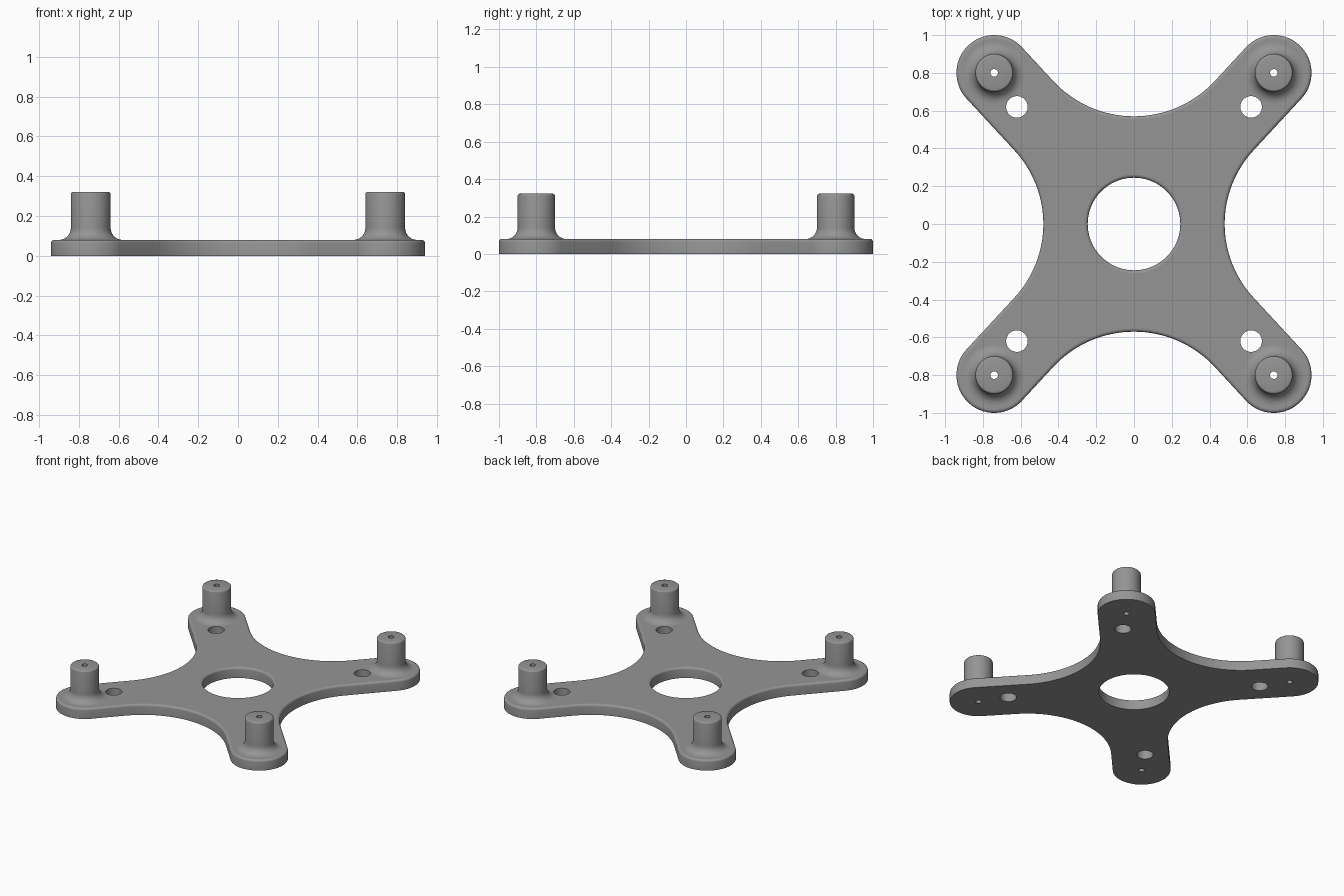
import bpy, bmesh
from math import sin, cos, pi, atan2

cube = bpy.data.objects.get("Cube")
if cube:
    bpy.data.objects.remove(cube, do_unlink=True)

grey = bpy.data.materials.new("mid grey")
grey.use_nodes = True
colour = (0.3, 0.3, 0.3, 1)
grey.diffuse_color = colour
grey.node_tree.nodes["Principled BSDF"].inputs["Base Color"].default_value = colour

PX, PY = 0.74, 0.80            # post centres
TOP, ROUND = 0.08, 0.016       # plate thickness, rounded top edge
CAP = 0.2                      # arm half width
WAIST_X, WAIST_Y = 0.48, 0.57  # narrowest half widths
SIGNS = [(1, 1), (-1, 1), (-1, -1), (1, -1)]


def arc(cx, cy, r, a0, a1, n):
    return [(cx + r * cos(a0 + (a1 - a0) * i / n),
             cy + r * sin(a0 + (a1 - a0) * i / n)) for i in range(n + 1)]


def circle(cx, cy, r, n=48):
    return arc(cx, cy, r, 0, 2 * pi, n)[:-1]


def outline(inset):
    """Four round arm ends joined by concave arcs tangent to the arms."""
    a = atan2(PY, PX)
    dx = (WAIST_X - CAP) / (1 - sin(a))
    dy = (WAIST_Y - CAP) / (1 - cos(a))
    tilt = [a, pi - a, pi + a, 2 * pi - a]
    bays = [(0, dy, dy - WAIST_Y), (-dx, 0, dx - WAIST_X),
            (0, -dy, dy - WAIST_Y), (dx, 0, dx - WAIST_X)]
    pts = []
    for i, (sx, sy) in enumerate(SIGNS):
        t, t_next = tilt[i], tilt[(i + 1) % 4] + (2 * pi if i == 3 else 0)
        pts += arc(sx * PX, sy * PY, CAP - inset, t - pi / 2, t + pi / 2, 28)
        bx, by, r = bays[i]
        pts += arc(bx, by, r + inset, t - pi / 2, t_next - 3 * pi / 2, 32)
    return pts


def finish(bm, name):
    bmesh.ops.recalc_face_normals(bm, faces=bm.faces)
    mesh = bpy.data.meshes.new(name)
    bm.to_mesh(mesh)
    bm.free()
    mesh.materials.append(grey)
    obj = bpy.data.objects.new(name, mesh)
    bpy.context.collection.objects.link(obj)
    return obj


def wall(bm, layers):
    """Skin a stack of equal point rings; return the bottom and top rim edges."""
    rings = [[bm.verts.new((x, y, z)) for x, y in pts] for pts, z in layers]
    n = len(rings[0])
    for lo, hi in zip(rings, rings[1:]):
        for i in range(n):
            j = (i + 1) % n
            bm.faces.new((lo[i], lo[j], hi[j], hi[i])).smooth = True
    rims = []
    for ring in (rings[0], rings[-1]):
        rim = [bm.edges.get((ring[i], ring[(i + 1) % n])) for i in range(n)]
        for e in rim:
            e.smooth = False
        rims.append(rim)
    return rims


# Plate with rounded top edges, centre opening, screw holes and pin holes
steps = [(0, 0)] + [(ROUND * (1 - cos(k * pi / 8)), TOP - ROUND * (1 - sin(k * pi / 8)))
                    for k in range(5)]
bm = bmesh.new()
rims = [wall(bm, [(outline(e), z) for e, z in steps]),
        wall(bm, [(circle(0, 0, 0.245 + e, 96), z) for e, z in steps])]
for sx, sy in SIGNS:
    for x, y, r in ((0.62, 0.62, 0.057), (PX, PY, 0.02)):
        ring = circle(sx * x, sy * y, r)
        rims.append(wall(bm, [(ring, 0), (ring, TOP)]))
for side in (0, 1):
    edges = [e for pair in rims for e in pair[side]]
    bmesh.ops.triangle_fill(bm, use_beauty=True, edges=edges,
                            normal=(0, 0, 1 if side else -1))
finish(bm, "plate")

# Standoff posts: bore, rounded tip and flared foot turned about the axis
HEIGHT, RADIUS, FLARE, TIP = 0.322, 0.1, 0.06, 0.012
profile = [(0.02, TOP), (0.02, HEIGHT)]
profile += [(RADIUS - TIP + TIP * sin(k * pi / 6), HEIGHT - TIP + TIP * cos(k * pi / 6))
            for k in range(4)]
profile += [(RADIUS + FLARE * (1 - cos(k * pi / 16)), TOP + FLARE * (1 - sin(k * pi / 16)))
            for k in range(9)]
for (sx, sy), name in zip(SIGNS, ("back_left", "back_right", "front_right", "front_left")):
    bm = bmesh.new()
    wall(bm, [(circle(0, 0, r), z) for r, z in profile])
    post = finish(bm, name + "_post")
    post.location = (sx * PX, sy * PY, 0)
    bpy.ops.object.select_all(action="DESELECT")
    post.select_set(True)
    bpy.context.view_layer.objects.active = post
    bpy.ops.object.shade_smooth_by_angle(angle=pi / 5)
